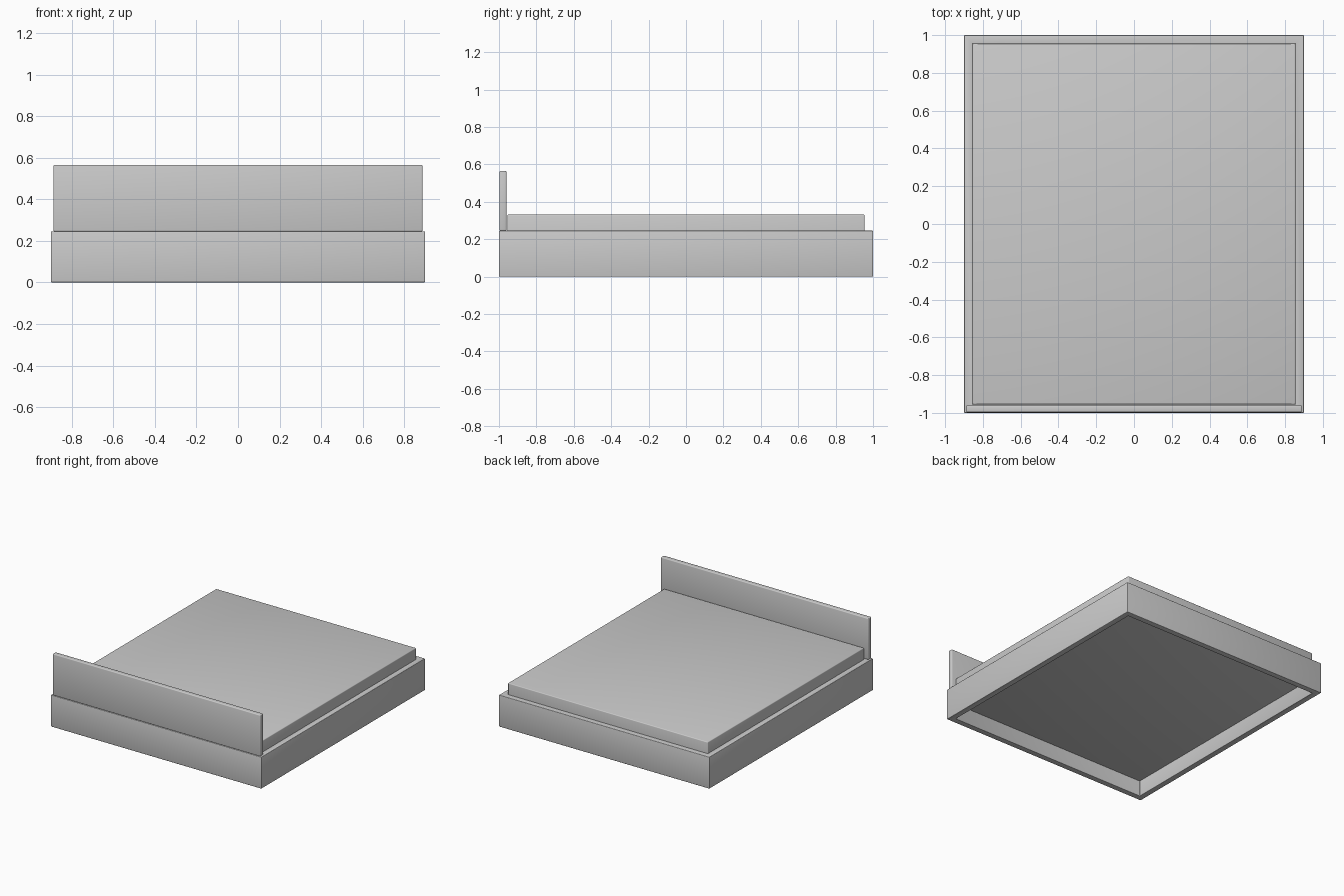
import bpy, bmesh
from math import radians

if "Cube" in bpy.data.objects:
    bpy.data.objects.remove(bpy.data.objects["Cube"])


def finish(ob, width):
    bev = ob.modifiers.new("soft_edges", 'BEVEL')
    bev.width, bev.segments = width, 3
    bpy.ops.object.select_all(action='DESELECT')
    ob.select_set(True)
    bpy.context.view_layer.objects.active = ob
    bpy.ops.object.modifier_apply(modifier=bev.name)
    bpy.ops.object.shade_smooth_by_angle(angle=radians(35))


def box(name, lo, hi, width):
    bpy.ops.mesh.primitive_cube_add(size=1)
    ob = bpy.context.object
    ob.name = name
    for v in ob.data.vertices:
        v.co = [lo[i] if v.co[i] < 0 else hi[i] for i in range(3)]
    finish(ob, width)
    return ob


# bed frame: open rectangular ring of four side boards
X, Y, T, H = 0.9, 1.0, 0.045, 0.245
bm = bmesh.new()
rings = []
for x, y in ((X, Y), (X - T, Y - T)):
    for z in (0, H):
        rings.append([bm.verts.new((sx * x, sy * y, z))
                      for sx, sy in ((-1, -1), (1, -1), (1, 1), (-1, 1))])
ob_, ot, ib, it = rings
for a, b in ((ob_, ot), (ot, it), (it, ib), (ib, ob_)):
    for i in range(4):
        j = (i + 1) % 4
        bm.faces.new((a[i], a[j], b[j], b[i]))
bmesh.ops.recalc_face_normals(bm, faces=bm.faces)
mesh = bpy.data.meshes.new("bed_frame")
bm.to_mesh(mesh)
bm.free()
frame = bpy.data.objects.new("bed_frame", mesh)
bpy.context.collection.objects.link(frame)
finish(frame, 0.004)

# mattress sunk into the frame
box("mattress", (-X + T, -Y + T, 0.12), (X - T, Y - T, 0.332), 0.006)

# headboard standing on the front rail
box("headboard", (-0.888, -0.997, H), (0.888, -0.96, 0.565), 0.006)
